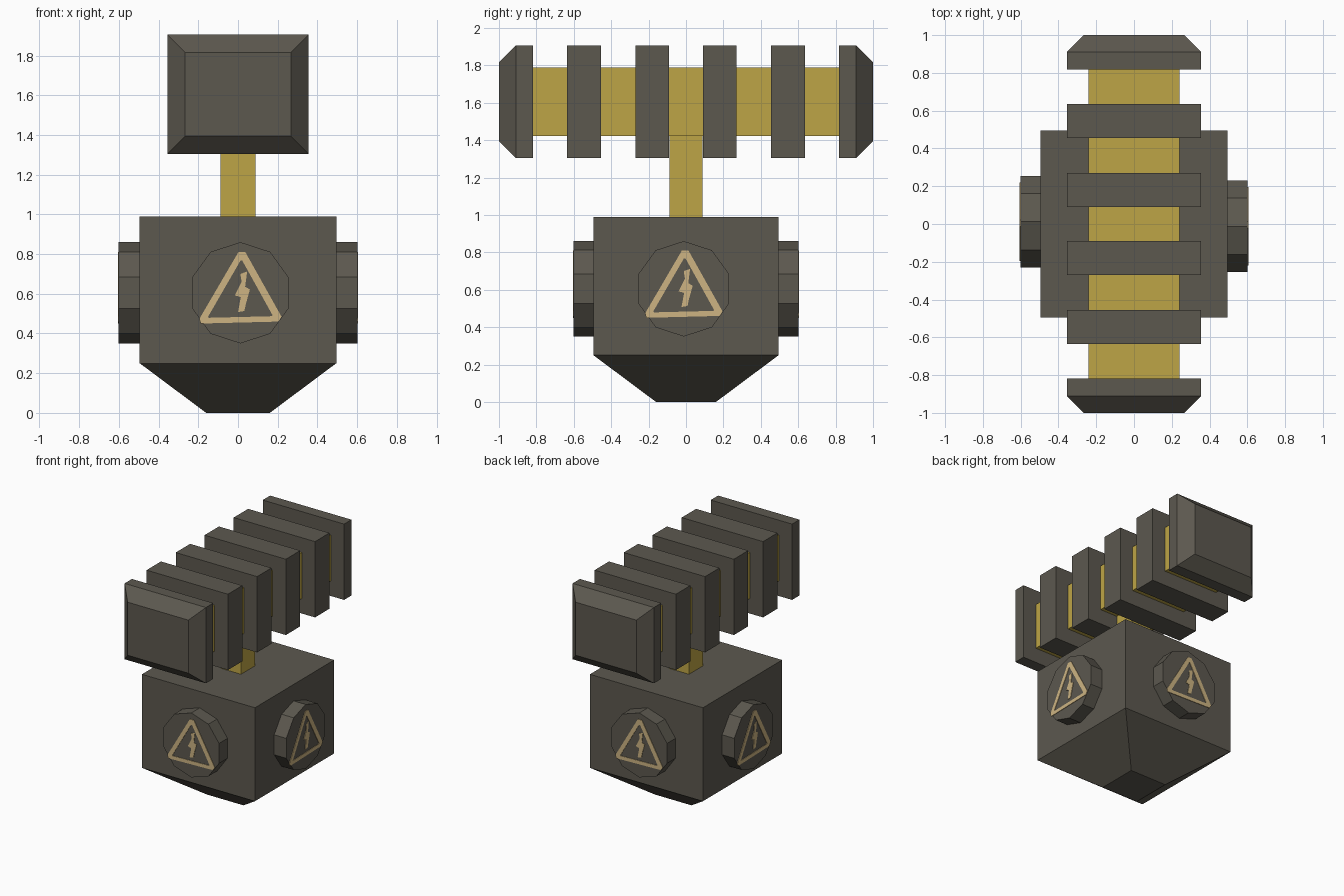
import bpy, bmesh, math
from mathutils import Matrix, Vector

if "Cube" in bpy.data.objects:
    bpy.data.objects.remove(bpy.data.objects["Cube"])


def material(name, rgb):
    m = bpy.data.materials.new(name)
    m.diffuse_color = (*rgb, 1)
    m.use_nodes = True
    m.node_tree.nodes["Principled BSDF"].inputs["Base Color"].default_value = m.diffuse_color
    return m


DARK = material("dark iron", (0.107, 0.098, 0.078))
GOLD = material("dull yellow", (0.515, 0.376, 0.061))
SAND = material("pale sand paint", (0.61, 0.456, 0.223))


def finish(name, bm, mat):
    bmesh.ops.recalc_face_normals(bm, faces=bm.faces)
    me = bpy.data.meshes.new(name)
    bm.to_mesh(me)
    bm.free()
    me.materials.append(mat)
    ob = bpy.data.objects.new(name, me)
    bpy.context.scene.collection.objects.link(ob)
    return ob


def loft(name, rings, mat):
    """Join equal-sized point rings with side faces and cap both ends."""
    bm = bmesh.new()
    vs = [[bm.verts.new(p) for p in r] for r in rings]
    n = len(vs[0])
    for a, b in zip(vs, vs[1:]):
        for i in range(n):
            j = (i + 1) % n
            bm.faces.new((a[i], a[j], b[j], b[i]))
    bm.faces.new(vs[0])
    bm.faces.new(vs[-1])
    return finish(name, bm, mat)


CORNERS = [(-1, -1), (1, -1), (1, 1), (-1, 1)]


def level(h, z):       # horizontal square
    return [(sx * h, sy * h, z) for sx, sy in CORNERS]


def section(hx, hz, y, zc=1.605):  # upright rectangle across the head
    return [(sx * hx, y, zc + sz * hz) for sx, sz in CORNERS]


# Body with tapered base, and neck
loft("body", [level(0.16, 0), level(0.495, 0.25), level(0.495, 0.99)], DARK)
loft("neck", [level(0.087, 0.97), level(0.087, 1.45)], GOLD)

# Core bar with ribs and bevelled end caps
loft("core_bar", [section(0.24, 0.182, -0.83), section(0.24, 0.182, 0.83)], GOLD)
for i, y in enumerate((-0.545, -0.18, 0.18, 0.545)):
    loft(f"rib_{i + 1}", [section(0.356, 0.3, y - 0.09), section(0.356, 0.3, y + 0.09)], DARK)
for side, s in (("front", -1), ("back", 1)):
    loft(f"end_cap_{side}", [section(0.356, 0.3, s * 0.818), section(0.356, 0.3, s * 0.91),
                             section(0.266, 0.21, s)], DARK)

# Hazard sign outlines, relative to the disc centre
OUTER = [(-0.01, 0.81), (0.025, 0.81), (0.207, 0.485), (0.192, 0.46), (-0.2, 0.45), (-0.207, 0.473)]
INNER = [(0.001, 0.768), (0.009, 0.768), (0.162, 0.492), (0.158, 0.487), (-0.16, 0.479), (-0.163, 0.484)]
BOLT = [(0, 0.70), (0.034, 0.712), (0.024, 0.635), (0.048, 0.622), (0.028, 0.55),
        (0.02, 0.513), (-0.012, 0.508), (0.002, 0.583), (-0.028, 0.592), (0.006, 0.66)]
DECAGON = [(0.255 * math.sin(i * math.tau / 10), 0.605 + 0.255 * math.cos(i * math.tau / 10))
           for i in range(10)]
FACE, PAINT = 0.601, 0.605

# One disc with painted sign on each of the four sides
for k, side in enumerate(("front", "right", "back", "left")):
    shift = -0.012 if k % 2 else 0.012
    turn = Matrix.Rotation(k * math.pi / 2, 4, 'Z')

    def ring(pts, depth):
        return [turn @ Vector((u + shift, -depth, z)) for u, z in pts]

    loft(f"disc_{side}", [ring(DECAGON, 0.48), ring(DECAGON, FACE)], DARK)
    loft(f"bolt_sign_{side}", [ring(BOLT, FACE - 0.002), ring(BOLT, PAINT)], SAND)
    # triangle frame: closed tube between outer and inner outlines
    loops = [ring(OUTER, FACE - 0.002), ring(OUTER, PAINT), ring(INNER, PAINT), ring(INNER, FACE - 0.002)]
    bm = bmesh.new()
    vs = [[bm.verts.new(p) for p in r] for r in loops]
    for a, b in zip(vs, vs[1:] + vs[:1]):
        for i in range(6):
            j = (i + 1) % 6
            bm.faces.new((a[i], a[j], b[j], b[i]))
    finish(f"triangle_sign_{side}", bm, SAND)
